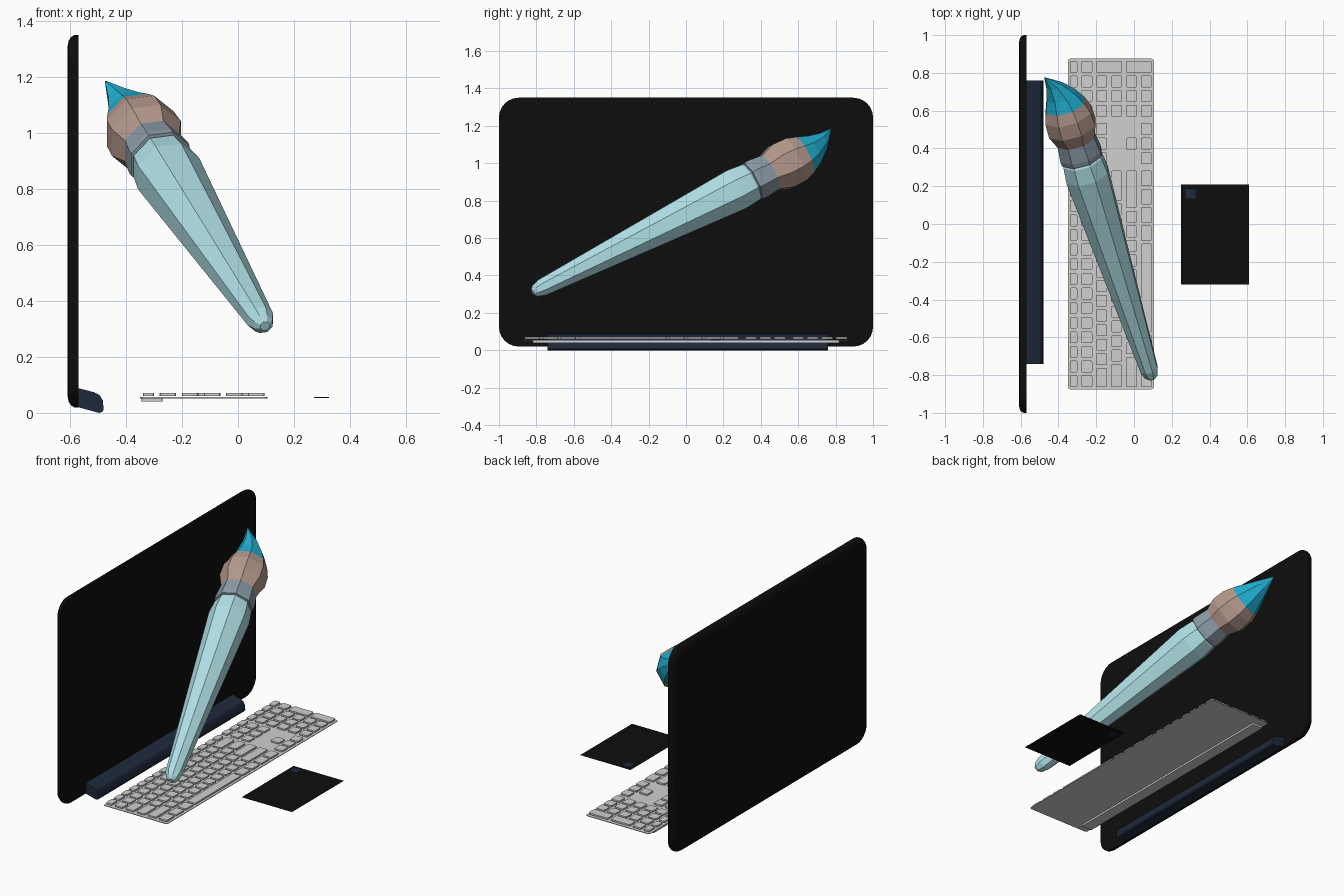
import bpy, bmesh
from math import sin, cos, pi
from mathutils import Vector

if "Cube" in bpy.data.objects:
    bpy.data.objects.remove(bpy.data.objects["Cube"])


def material(name, hexcode):
    srgb = [int(hexcode[i:i + 2], 16) / 255 for i in (0, 2, 4)]
    lin = [c / 12.92 if c < 0.04045 else ((c + 0.055) / 1.055) ** 2.4 for c in srgb]
    m = bpy.data.materials.new(name)
    m.use_nodes = True
    m.diffuse_color = (*lin, 1)
    m.node_tree.nodes["Principled BSDF"].inputs["Base Color"].default_value = (*lin, 1)
    return m


black = material("black", "0d0d0d")
navy = material("navy", "1e293b")
light_grey = material("light grey", "d0d0d0")
pale_blue = material("pale blue", "b0e0e6")
steel = material("steel grey", "8a9aa5")
tan = material("tan", "b4988c")
cyan = material("cyan", "20b0d2")


def finish(name, bm, mat, smooth=False):
    bmesh.ops.recalc_face_normals(bm, faces=bm.faces)
    me = bpy.data.meshes.new(name)
    bm.to_mesh(me)
    bm.free()
    me.materials.append(mat)
    ob = bpy.data.objects.new(name, me)
    bpy.context.collection.objects.link(ob)
    if smooth:
        bpy.ops.object.select_all(action='DESELECT')
        ob.select_set(True)
        bpy.context.view_layer.objects.active = ob
        bpy.ops.object.shade_smooth_by_angle()
    return ob


def loft(name, rings, mat, smooth=False):
    """Skin a list of equal-length point rings and cap both ends."""
    bm = bmesh.new()
    vs = [[bm.verts.new(p) for p in ring] for ring in rings]
    n = len(vs[0])
    for a, b in zip(vs, vs[1:]):
        for i in range(n):
            j = (i + 1) % n
            bm.faces.new((a[i], a[j], b[j], b[i]))
    bm.faces.new(vs[0])
    bm.faces.new(vs[-1])
    return finish(name, bm, mat, smooth)


def rounded_rect(u0, u1, v0, v1, r, seg=6):
    pts = []
    corners = ((u1 - r, v1 - r), (u0 + r, v1 - r), (u0 + r, v0 + r), (u1 - r, v0 + r))
    for k, (cu, cv) in enumerate(corners):
        for i in range(seg + 1):
            a = (k + i / seg) * pi / 2
            pts.append((cu + r * cos(a), cv + r * sin(a)))
    return pts


def add_box(bm, x0, x1, y0, y1, z0, z1, r=0.008):
    """Box with rounded vertical edges."""
    rings = [[bm.verts.new((x, y, z)) for x, y in rounded_rect(x0, x1, y0, y1, r, 2)]
             for z in (z0, z1)]
    lo, hi = rings
    for i in range(len(lo)):
        j = (i + 1) % len(lo)
        bm.faces.new((lo[i], lo[j], hi[j], hi[i]))
    bm.faces.new(lo)
    bm.faces.new(hi)


def box(name, mat, *args):
    bm = bmesh.new()
    add_box(bm, *args)
    return finish(name, bm, mat)


# Monitor: rounded slab with softened back edge
back_profile = [(-0.57, 0), (-0.585, 0), (-0.597, 0.007), (-0.605, 0.02), (-0.61, 0.045)]
loft("monitor", [[(x, y, z) for y, z in rounded_rect(-1 + d, 1 - d, 0.02 + d, 1.35 - d, 0.105 - d)]
                 for x, d in back_profile], black, True)

# Monitor foot bar
bar = [(-0.57, 0.088), (-0.515, 0.074), (-0.495, 0.064), (-0.483, 0.045), (-0.48, 0.012),
       (-0.485, 0.003), (-0.497, 0), (-0.57, 0.02)]
loft("monitor_foot", [[(x, y, z) for x, z in bar] for y in (-0.74, 0.76)], navy, True)

# Keyboard base and rear riser
box("keyboard_base", light_grey, -0.35, 0.105, -0.875, 0.875, 0.052, 0.056, 0.012)
box("keyboard_riser", light_grey, -0.345, -0.27, -0.82, 0.82, 0.04, 0.052, 0.005)

# Keys, laid out in key units from the -y end of each row
UNIT, GAP, START = 0.0774, 0.0075, -0.871
NAV, PAD = 15.25, 18.5
row_x = [(-0.34, -0.30)] + [(-0.28 + 0.079 * i, -0.221 + 0.079 * i) for i in range(5)]
main_rows = [
    [1] * 15,
    [1] * 13 + [2],
    [1.5] + [1] * 12 + [1.5],
    [1.75] + [1] * 11 + [2.25],
    [2.25] + [1] * 10 + [2.75],
    [1.25] * 3 + [6.25] + [1.25] * 4,
]
nav_keys = [(0, 1, 2), (0, 1, 2), (0, 1, 2), (), (1,), (0, 1, 2)]
pad_keys = [4, 4, 3, 3, 3, 3]
bm = bmesh.new()


def add_key(row, pos, width=1, last_row=None):
    x1 = row_x[row if last_row is None else last_row][1]
    y = START + pos * UNIT
    add_box(bm, row_x[row][0], x1, y + GAP, y + width * UNIT - GAP, 0.061, 0.071)


for row, widths in enumerate(main_rows):
    pos = 0
    for w in widths:
        add_key(row, pos, w)
        pos += w
    for k in nav_keys[row]:
        add_key(row, NAV + k)
    for k in range(pad_keys[row]):
        add_key(row, PAD + k)
add_key(2, PAD + 3, 1, 3)
add_key(4, PAD + 3, 1, 5)
finish("keyboard_keys", bm, light_grey)

# Tablet sheet and its small button
bm = bmesh.new()
bm.faces.new([bm.verts.new((x, y, 0.055)) for x, y in
              ((0.25, -0.32), (0.61, -0.32), (0.61, 0.21), (0.25, 0.21))])
finish("tablet", bm, black)
box("tablet_button", navy, 0.272, 0.326, 0.135, 0.185, 0.053, 0.057, 0.002)

# Paintbrush: eight-sided rings along a tilted axis
origin = Vector((0.08, -0.77, 0.335))
axis = Vector((-0.35, 1.10, 0.555)).normalized()
side = (Vector((1, 0, 0)) - axis * axis.x).normalized()
other = axis.cross(side)
bend = Vector((-0.062, 0, 0.07))


def brush_part(name, profile, mat):
    rings = []
    for t, r, b in profile:
        c = origin + axis * t + bend * b
        angles = [(i + 0.5) * pi / 4 for i in range(8)]
        rings.append([c + (side * cos(a) + other * sin(a)) * r for a in angles])
    return loft(name, rings, mat)


brush_part("brush_handle", [(-0.058, 0.018, 0), (-0.04, 0.037, 0), (0, 0.05, 0),
                            (1.2, 0.123, 0), (1.29, 0.113, 0), (1.31, 0.1, 0)], pale_blue)
brush_part("brush_ferrule", [(1.30, 0.1, 0), (1.305, 0.117, 0), (1.33, 0.119, 0),
                             (1.42, 0.109, 0)], steel)
brush_part("brush_bristles", [(1.415, 0.109, 0), (1.49, 0.138, 0), (1.57, 0.135, 0),
                              (1.63, 0.114, 0)], tan)
brush_part("brush_paint_tip", [(1.63, 0.114, 0), (1.69, 0.084, 0.08), (1.75, 0.047, 0.38),
                               (1.80, 0.002, 1)], cyan)
